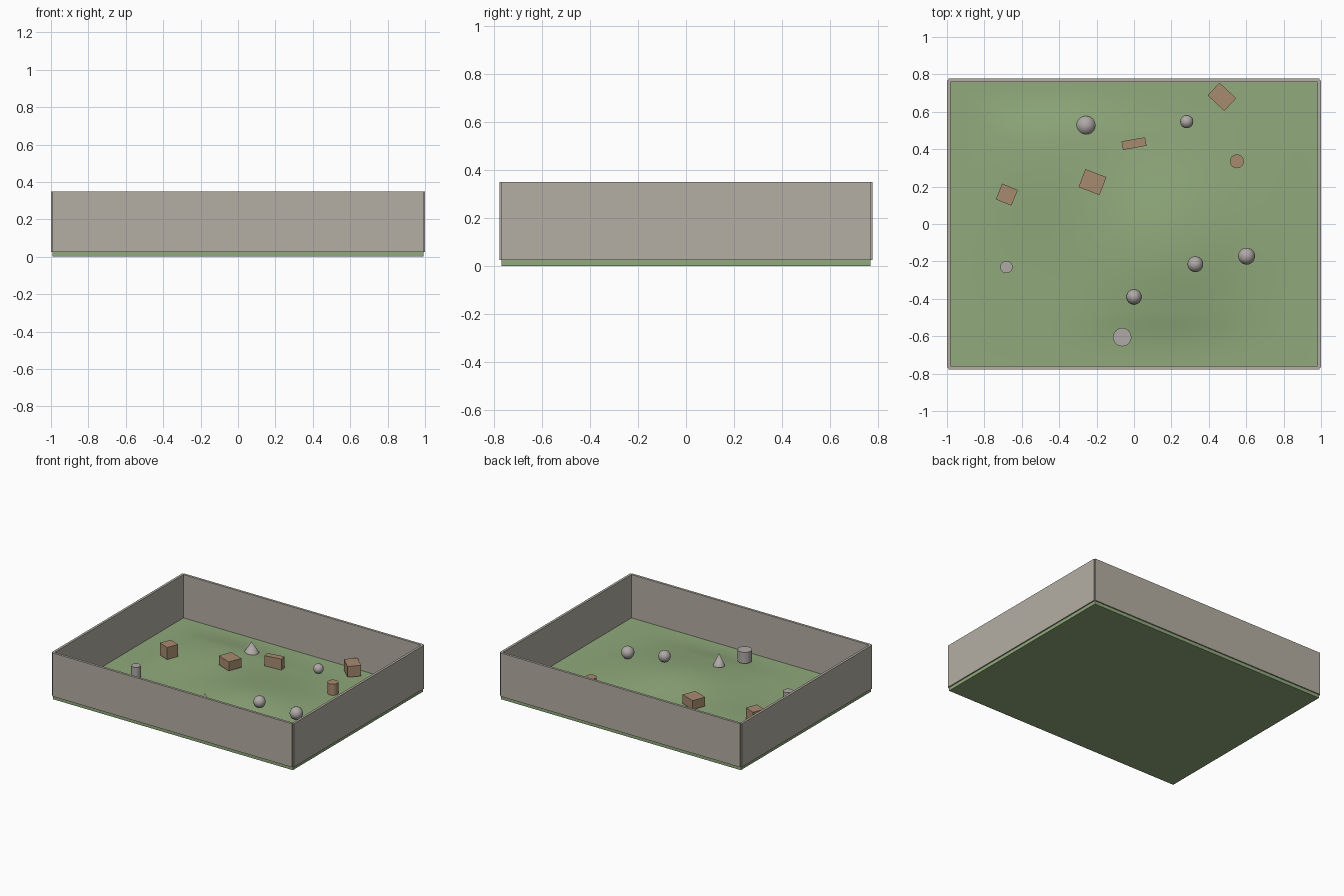
import bpy, bmesh
from math import radians, exp

cube = bpy.data.objects.get("Cube")
if cube:
    bpy.data.objects.remove(cube, do_unlink=True)


def material(name, rgb):
    m = bpy.data.materials.new(name)
    m.use_nodes = True
    m.diffuse_color = (*rgb, 1)
    m.node_tree.nodes["Principled BSDF"].inputs["Base Color"].default_value = (*rgb, 1)
    return m


grass = material("grass green", (0.28, 0.40, 0.20))
wall_grey = material("wall grey", (0.46, 0.43, 0.37))
wood = material("crate brown", (0.39, 0.26, 0.16))
stone = material("stone grey", (0.43, 0.40, 0.385))


def finish(name, mat, smooth=False):
    ob = bpy.context.object
    ob.name = name
    ob.data.materials.append(mat)
    if smooth:
        bpy.ops.object.shade_smooth_by_angle(angle=radians(35))
    return ob


def box(name, mat, loc, size, turn=0):
    bpy.ops.mesh.primitive_cube_add(size=1, location=loc, rotation=(0, 0, radians(turn)))
    ob = finish(name, mat)
    ob.scale = size
    return ob


# Ground slab: fine grid raised into two soft hills, with a flat underside
HX, HY, EDGE = 0.991, 0.768, 0.027
HILLS = [(0.15, -0.12, 0.30, 0.07), (-0.45, 0.35, 0.28, 0.038)]


def ground_height(x, y):
    fade = min(1, (HX - abs(x)) / 0.3, (HY - abs(y)) / 0.3)
    fade = fade * fade * (3 - 2 * fade)
    return EDGE + fade * sum(a * exp(-((x - cx) ** 2 + (y - cy) ** 2) / (2 * s * s))
                             for cx, cy, s, a in HILLS)


bm = bmesh.new()
bmesh.ops.create_grid(bm, x_segments=64, y_segments=50, size=1)
for v in bm.verts:
    v.co.x *= HX
    v.co.y *= HY
    v.co.z = ground_height(v.co.x, v.co.y)
rim = [e for e in bm.edges if e.is_boundary]
skirt = bmesh.ops.extrude_edge_only(bm, edges=rim)["geom"]
for v in skirt:
    if isinstance(v, bmesh.types.BMVert):
        v.co.z = 0
bmesh.ops.holes_fill(bm, edges=[e for e in bm.edges if e.is_boundary], sides=0)
bmesh.ops.recalc_face_normals(bm, faces=bm.faces)
mesh = bpy.data.meshes.new("ground")
bm.to_mesh(mesh)
bm.free()
ground = bpy.data.objects.new("ground", mesh)
bpy.context.collection.objects.link(ground)
bpy.context.view_layer.objects.active = ground
bpy.ops.object.select_all(action='DESELECT')
ground.select_set(True)
finish("ground", grass, smooth=True)

# Four walls centred on the ground edges, leaving small open corner notches
T, Z0, Z1 = 0.018, 0.025, 0.35
for s, xname, yname in ((1, "left_wall", "back_wall"), (-1, "right_wall", "front_wall")):
    zc, h = (Z0 + Z1) / 2, Z1 - Z0
    box(xname, wall_grey, (s * HX, 0, zc), (T, 2 * HY, h))
    box(yname, wall_grey, (0, s * HY, zc), (2 * HX, T, h))

# Wooden crates: x, y, bottom, width, depth, height, turn
for i, (x, y, z, w, d, h, turn) in enumerate([
        (-0.68, 0.157, 0.055, 0.09, 0.09, 0.09, -22),
        (-0.222, 0.224, 0.075, 0.12, 0.103, 0.067, -21),
        (0.0, 0.43, 0.04, 0.128, 0.046, 0.09, 10),
        (0.47, 0.68, 0.034, 0.122, 0.093, 0.08, -43)]):
    box(f"crate_{i + 1}", wood, (x, y, z + h / 2), (w, d, h), turn)

# Upright drums and posts: x, y, bottom, radius, height
for name, mat, x, y, z, r, h in [
        ("wooden_post", wood, 0.55, 0.335, 0.037, 0.037, 0.083),
        ("small_stone_drum", stone, -0.682, -0.23, 0.04, 0.033, 0.09),
        ("large_stone_drum", stone, -0.063, -0.605, 0.047, 0.049, 0.083)]:
    bpy.ops.mesh.primitive_cylinder_add(vertices=32, radius=r, depth=h, location=(x, y, z + h / 2))
    finish(name, mat, smooth=True)

# Stone cones
for i, (x, y, z, r, h) in enumerate([(-0.257, 0.527, 0.053, 0.05, 0.08),
                                     (0.0, -0.39, 0.077, 0.04, 0.09)]):
    bpy.ops.mesh.primitive_cone_add(vertices=32, radius1=r, radius2=0, depth=h,
                                    location=(x, y, z + h / 2))
    finish(f"stone_cone_{i + 1}", stone, smooth=True)

# Stone balls
for i, (x, y, z, r) in enumerate([(0.282, 0.547, 0.067, 0.035),
                                  (0.328, -0.215, 0.124, 0.042),
                                  (0.602, -0.172, 0.095, 0.045)]):
    bpy.ops.mesh.primitive_uv_sphere_add(segments=32, ring_count=16, radius=r, location=(x, y, z))
    finish(f"stone_ball_{i + 1}", stone, smooth=True)
